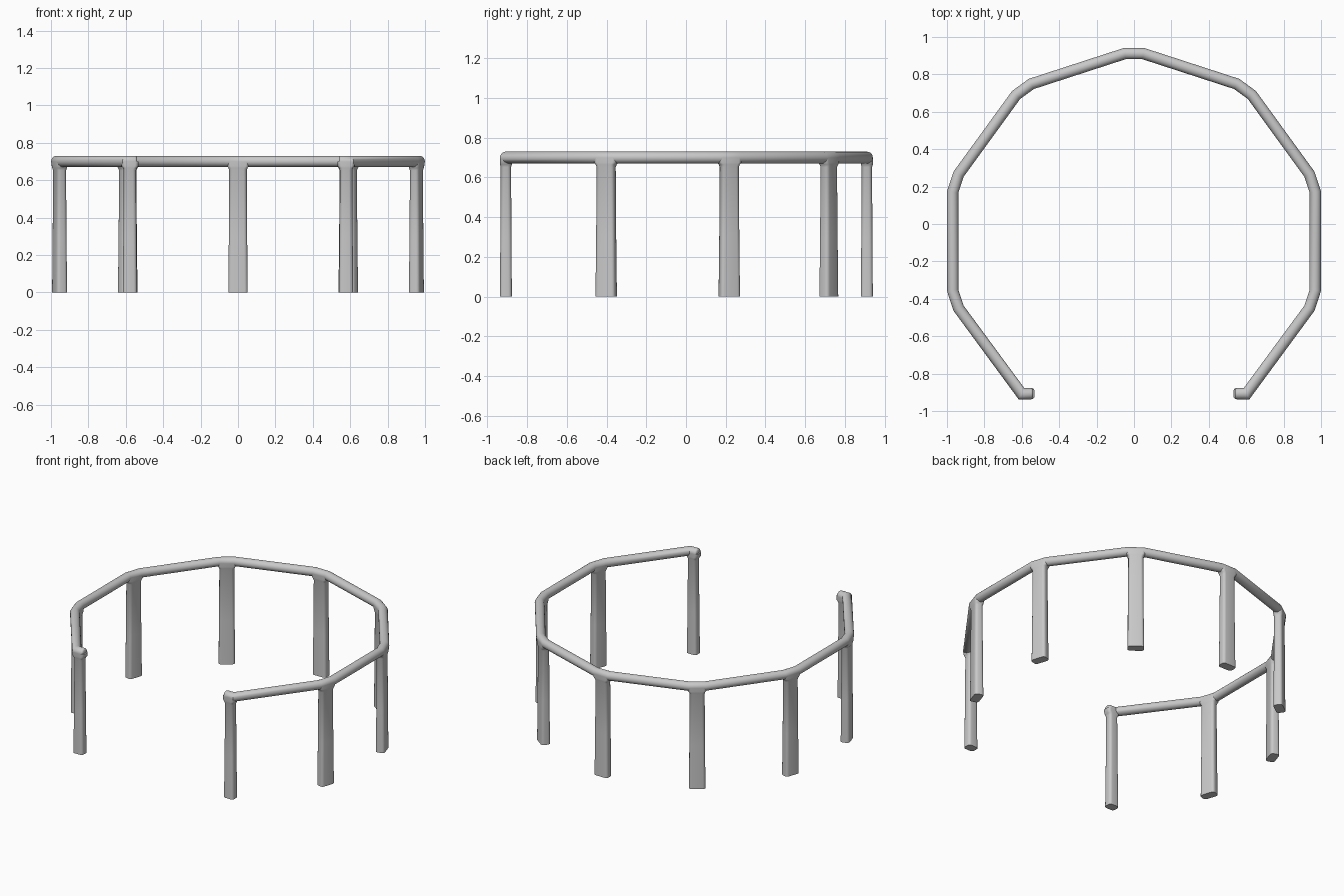
import bpy, bmesh, math
from mathutils import Vector

cube = bpy.data.objects.get("Cube")
if cube:
    bpy.data.objects.remove(cube, do_unlink=True)

grey = bpy.data.materials.new("light_grey")
grey.use_nodes = True
COLOR = (0.58, 0.58, 0.58, 1)
grey.diffuse_color = COLOR
grey.node_tree.nodes["Principled BSDF"].inputs["Base Color"].default_value = COLOR

RADIUS, CENTRE_Y = 1.003, -0.092
RAIL_Z, TUBE = 0.70, 0.03
HALF_POST = 0.05
END_Y = -0.907


def loft(name, rings):
    """Skin a list of equal-length point rings and cap both ends."""
    bm = bmesh.new()
    loops = [[bm.verts.new(p) for p in ring] for ring in rings]
    n = len(loops[0])
    for a, b in zip(loops, loops[1:]):
        for i in range(n):
            j = (i + 1) % n
            bm.faces.new((a[i], a[j], b[j], b[i]))
    bm.faces.new(loops[0][::-1])
    bm.faces.new(loops[-1])
    bmesh.ops.recalc_face_normals(bm, faces=bm.faces)
    mesh = bpy.data.meshes.new(name)
    bm.to_mesh(mesh)
    bm.free()
    mesh.materials.append(grey)
    obj = bpy.data.objects.new(name, mesh)
    bpy.context.collection.objects.link(obj)
    bpy.ops.object.select_all(action='DESELECT')
    obj.select_set(True)
    bpy.context.view_layer.objects.active = obj
    bpy.ops.object.shade_smooth_by_angle(angle=math.radians(40))
    return obj


def rounded_rect(hx, hy, r, steps=4):
    pts = []
    for k, (sx, sy) in enumerate(((1, 1), (-1, 1), (-1, -1), (1, -1))):
        for s in range(steps + 1):
            a = math.pi / 2 * (k + s / steps)
            pts.append((sx * (hx - r) + r * math.cos(a), sy * (hy - r) + r * math.sin(a)))
    return pts


def post(name, x, y, angle, half_width):
    """Slightly tapered flat post that flares into the rail."""
    c, s = math.cos(angle), math.sin(angle)
    rings = []
    for z, grow in ((0, 0.003), (0.3, 0), (0.652, -0.002), (0.665, 0.002), (0.675, 0.010), (RAIL_Z, 0.012)):
        profile = rounded_rect(half_width + grow, 0.028 + min(grow, 0.002), 0.018)
        rings.append([(x + u * c - v * s, y + u * s + v * c, z) for u, v in profile])
    loft(name, rings)


def tube(name, path, sides=20):
    """Sweep a round section along a level path with mitred corners."""
    rings = []
    last = len(path) - 1
    for i, p in enumerate(path):
        d_in = (p - path[max(i - 1, 0)]).normalized() if i else (path[1] - p).normalized()
        d_out = (path[i + 1] - p).normalized() if i < last else d_in
        t = (d_in + d_out).normalized()
        side = Vector((t.y, -t.x, 0)) / t.dot(d_in)
        ring = []
        for k in range(sides):
            a = 2 * math.pi * k / sides
            ring.append(p + side * TUBE * math.cos(a) + Vector((0, 0, TUBE * math.sin(a))))
        rings.append(ring)
    # Softened tube ends
    for idx, inner in ((0, 1), (last, last - 1)):
        out = (path[idx] - path[inner]).normalized()
        caps = [[path[idx] + (q - path[idx]) * f + out * d for q in rings[idx]]
                for f, d in ((0.92, 0.006), (0.72, 0.010))]
        if idx == 0:
            front = caps[::-1]
        else:
            back = caps
    loft(name, front + rings + back)


# Rail path and posts follow a ten-sided ring that is open at the front
END_X = 0.55
path = [Vector((END_X, END_Y, RAIL_Z)), Vector((0.602, END_Y, RAIL_Z))]
names = ("front_side_left", "rear_side_left", "back_left", "back_centre",
         "back_right", "rear_side_right", "front_side_right")
for k, label in enumerate(names):
    a = math.radians(-18 + 36 * k)
    centre = Vector((RADIUS * math.cos(a), CENTRE_Y + RADIUS * math.sin(a), RAIL_Z))
    tangent = Vector((-math.sin(a), math.cos(a), 0))
    path += [centre - tangent * HALF_POST, centre + tangent * HALF_POST]
    post("post_" + label, centre.x, centre.y, a + math.pi / 2, HALF_POST - 0.001)
path += [Vector((-0.602, END_Y, RAIL_Z)), Vector((-END_X, END_Y, RAIL_Z))]
tube("top_rail", path)

# Narrower posts at the two open ends
for side, sign in (("left", 1), ("right", -1)):
    post("end_post_" + side, sign * 0.578, END_Y, 0, 0.035)
